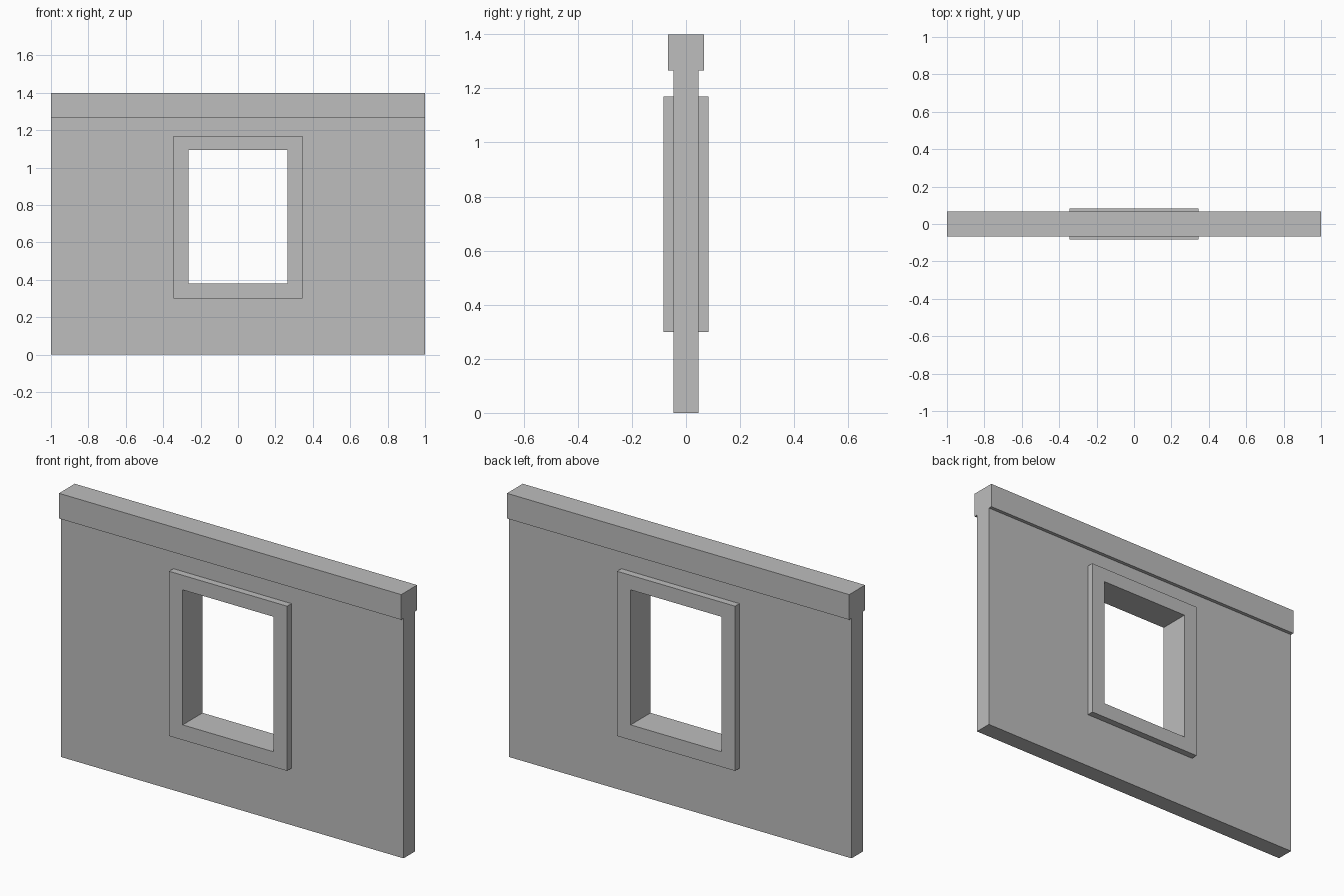
import bpy
import bmesh

cube = bpy.data.objects.get("Cube")
if cube:
    bpy.data.objects.remove(cube, do_unlink=True)

# Single flat grey
grey = bpy.data.materials.new("plain_grey")
grey.use_nodes = True
colour = (0.51, 0.51, 0.51, 1.0)
grey.diffuse_color = colour
grey.node_tree.nodes["Principled BSDF"].inputs["Base Color"].default_value = colour


def corners(bm, rect, y):
    """Four vertices of an upright rectangle given as half width, bottom, top."""
    half, low, high = rect
    return [bm.verts.new((x, y, z))
            for x, z in ((-half, low), (half, low), (half, high), (-half, high))]


def slab(name, outer, half_depth, hole=None):
    """Upright panel centred on y = 0, with an optional rectangular hole."""
    bm = bmesh.new()
    a = corners(bm, outer, -half_depth)
    if hole:
        b = corners(bm, hole, -half_depth)
        faces = []
        for i in range(4):
            j = (i + 1) % 4
            faces.append(bm.faces.new((a[i], a[j], b[j], b[i])))
    else:
        faces = [bm.faces.new(a)]
    # Keep the front faces and extrude a copy to the back
    result = bmesh.ops.extrude_face_region(bm, geom=faces, use_keep_orig=True)
    moved = [g for g in result["geom"] if isinstance(g, bmesh.types.BMVert)]
    bmesh.ops.translate(bm, verts=moved, vec=(0, 2 * half_depth, 0))
    bmesh.ops.recalc_face_normals(bm, faces=bm.faces)
    mesh = bpy.data.meshes.new(name)
    bm.to_mesh(mesh)
    bm.free()
    mesh.materials.append(grey)
    obj = bpy.data.objects.new(name, mesh)
    bpy.context.collection.objects.link(obj)
    return obj


# Wall panel; its hole edge is hidden inside the window frame
slab("wall_panel", (1.0, 0.0, 1.267), 0.047, hole=(0.305, 0.34, 1.13))

# Thicker capping beam along the top
slab("top_beam", (1.0, 1.267, 1.4), 0.066)

# Window surround standing proud on both sides
slab("window_frame", (0.345, 0.30, 1.17), 0.083, hole=(0.265, 0.38, 1.093))
